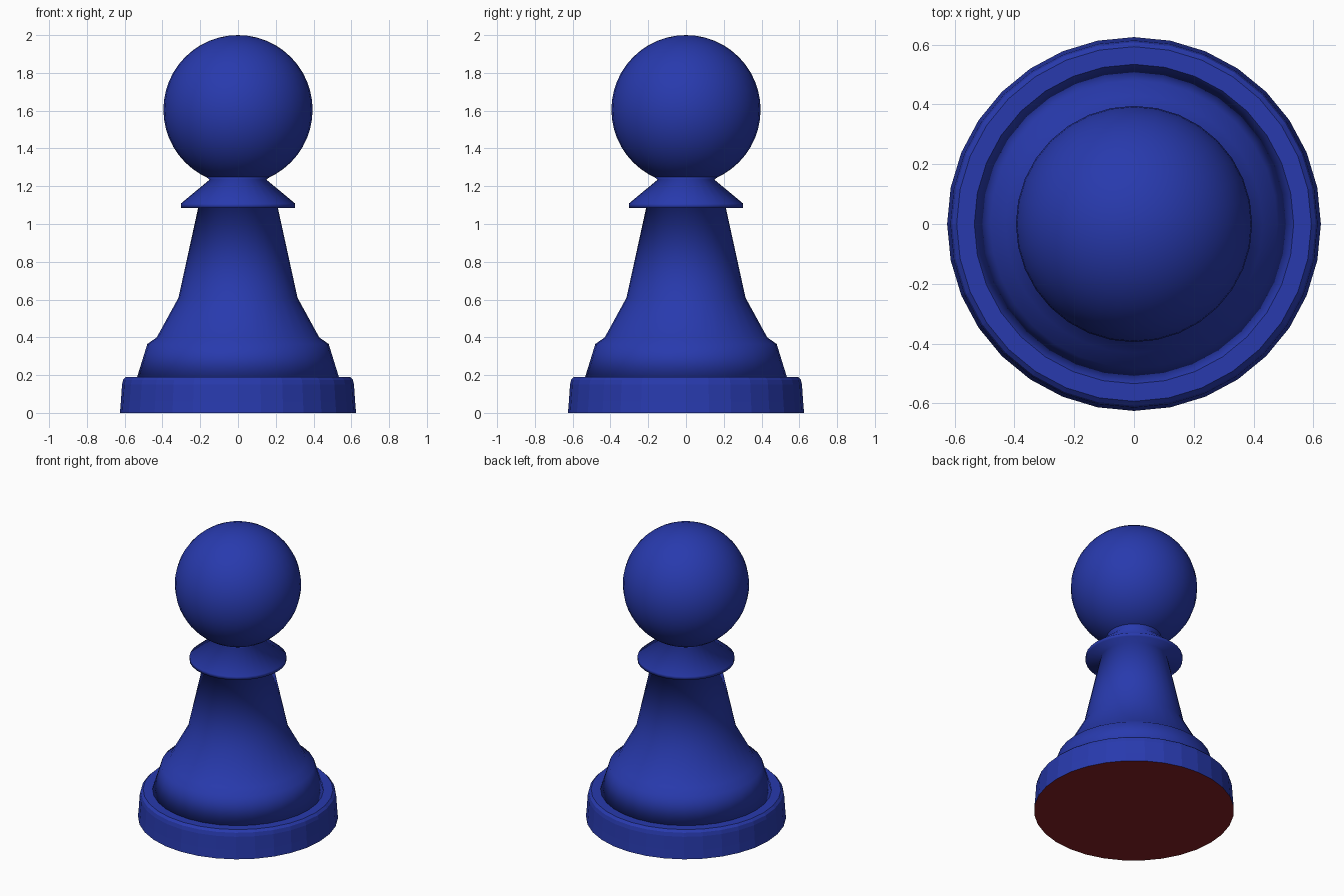
import bpy, math

cube = bpy.data.objects.get("Cube")
if cube:
    bpy.data.objects.remove(cube, do_unlink=True)


def make_material(name, rgb):
    mat = bpy.data.materials.new(name)
    mat.use_nodes = True
    mat.diffuse_color = (*rgb, 1)
    mat.node_tree.nodes["Principled BSDF"].inputs["Base Color"].default_value = (*rgb, 1)
    return mat


blue = make_material("royal blue", (0.021, 0.042, 0.42))
felt = make_material("dark red felt", (0.24, 0.014, 0.018))
SIDES = 32


def lathe(name, profile, mats, smooth):
    """Revolve a (radius, height) profile listed bottom to top; cap both ends."""
    verts, faces = [], []
    for r, z in profile:
        for i in range(SIDES):
            a = 2 * math.pi * i / SIDES
            verts.append((r * math.cos(a), r * math.sin(a), z))
    for k in range(len(profile) - 1):
        for i in range(SIDES):
            j = (i + 1) % SIDES
            a, b = k * SIDES, (k + 1) * SIDES
            faces.append((a + i, a + j, b + j, b + i))
    faces.append(tuple(reversed(range(SIDES))))
    faces.append(tuple(range(len(verts) - SIDES, len(verts))))
    mesh = bpy.data.meshes.new(name)
    mesh.from_pydata(verts, [], faces)
    obj = bpy.data.objects.new(name, mesh)
    bpy.context.collection.objects.link(obj)
    for m in mats:
        mesh.materials.append(m)
    for face in mesh.polygons:
        face.use_smooth = smooth
    return obj


# Faceted foot ring with a felt underside
base = lathe("base", [(0.625, 0), (0.62, 0.06), (0.614, 0.15), (0.608, 0.175),
                      (0.593, 0.19), (0.5, 0.19)], [blue, felt], False)
for face in base.data.polygons:
    if face.normal.z < -0.9:
        face.material_index = 1

# Flared body, neck and sloped collar in one soft-shaded turning
lathe("body_and_collar", [(0.535, 0.187), (0.48, 0.365), (0.43, 0.4), (0.315, 0.61),
                          (0.21, 1.09), (0.303, 1.085), (0.303, 1.108),
                          (0.15, 1.235), (0.175, 1.253)], [blue], True)

# Round head
bpy.ops.mesh.primitive_uv_sphere_add(segments=SIDES, ring_count=24, radius=0.395,
                                     location=(0, 0, 1.605))
head = bpy.context.object
head.name = "head"
head.data.materials.append(blue)
bpy.ops.object.shade_smooth()
